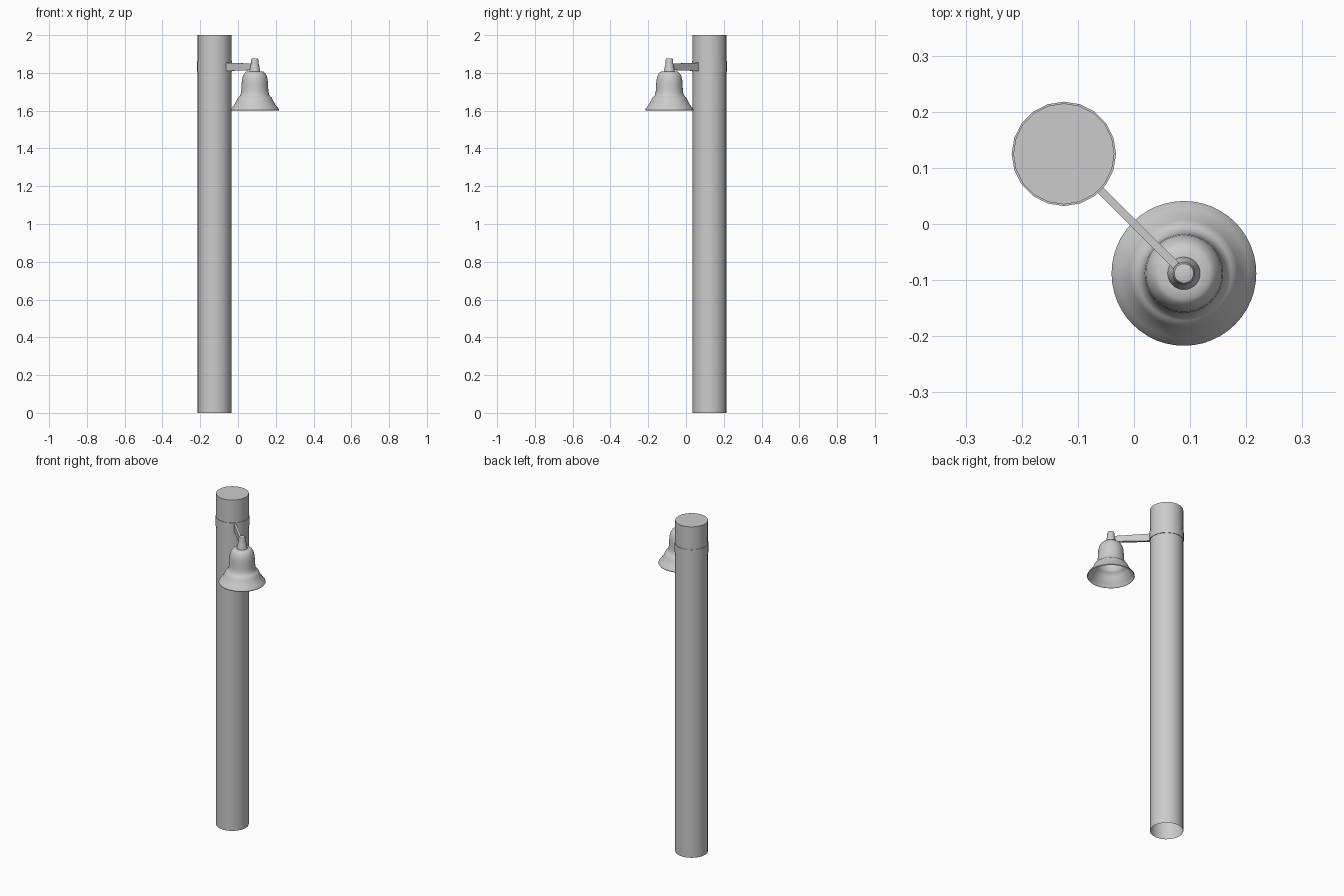
import bpy, bmesh, math
from mathutils import Vector

if "Cube" in bpy.data.objects:
    bpy.data.objects.remove(bpy.data.objects["Cube"])

POLE = Vector((-0.125, 0.125, 0))
BELL = Vector((0.089, -0.088, 0))


def finish(name, bm, loc, angle=40):
    bmesh.ops.recalc_face_normals(bm, faces=bm.faces)
    me = bpy.data.meshes.new(name)
    bm.to_mesh(me)
    bm.free()
    ob = bpy.data.objects.new(name, me)
    bpy.context.collection.objects.link(ob)
    ob.location = loc
    bpy.ops.object.select_all(action='DESELECT')
    ob.select_set(True)
    bpy.context.view_layer.objects.active = ob
    bpy.ops.object.shade_smooth_by_angle(angle=math.radians(angle))
    return ob


def lathe(name, profile, sides, loc, cap_top=False, start=0.0):
    """Revolve an (r, z) profile, listed bottom to top, around z."""
    bm = bmesh.new()
    rings = [[bm.verts.new((r * math.cos(start + math.tau * i / sides),
                            r * math.sin(start + math.tau * i / sides), z))
              for i in range(sides)] for r, z in profile]
    for a, b in zip(rings, rings[1:]):
        for i in range(sides):
            j = (i + 1) % sides
            bm.faces.new((a[i], a[j], b[j], b[i]))
    if cap_top:
        bm.faces.new(rings[-1])
    return finish(name, bm, loc)


# Post, open underneath
lathe("post", [(0.09, 0), (0.09, 2)], 20, POLE, cap_top=True)

# Metal strap around the post
lathe("strap", [(0.09, 1.808), (0.093, 1.808), (0.093, 1.863), (0.09, 1.863)], 20, POLE)

# Bell: flared lip, waist bead, dome, crown
bell_profile = [
    (0.126, 1.600), (0.129, 1.604), (0.127, 1.609), (0.116, 1.622),
    (0.105, 1.638), (0.096, 1.655), (0.089, 1.670), (0.084, 1.673),
    (0.077, 1.682), (0.073, 1.696), (0.071, 1.715), (0.070, 1.740),
    (0.068, 1.764), (0.063, 1.784), (0.055, 1.798), (0.046, 1.806),
    (0.029, 1.807), (0.026, 1.825), (0.022, 1.842), (0.020, 1.852),
    (0.020, 1.868), (0.017, 1.875), (0.010, 1.877)]
lathe("bell", bell_profile, 48, BELL, cap_top=True)

# Flat bracket arm, running diagonally from the strap to the crown
bm = bmesh.new()
bmesh.ops.create_cube(bm, size=1)
direction = BELL - POLE
length = direction.length - 0.088 - 0.012
for v in bm.verts:
    half = 0.022 if v.co.x < 0 else 0.017
    v.co = Vector((v.co.x * length, v.co.y * 0.014, 2 * v.co.z * half))
mid = POLE + direction.normalized() * (0.088 + length / 2)
arm = finish("bracket_arm", bm, mid + Vector((0, 0, 1.832)))
arm.rotation_euler.z = math.atan2(direction.y, direction.x)
